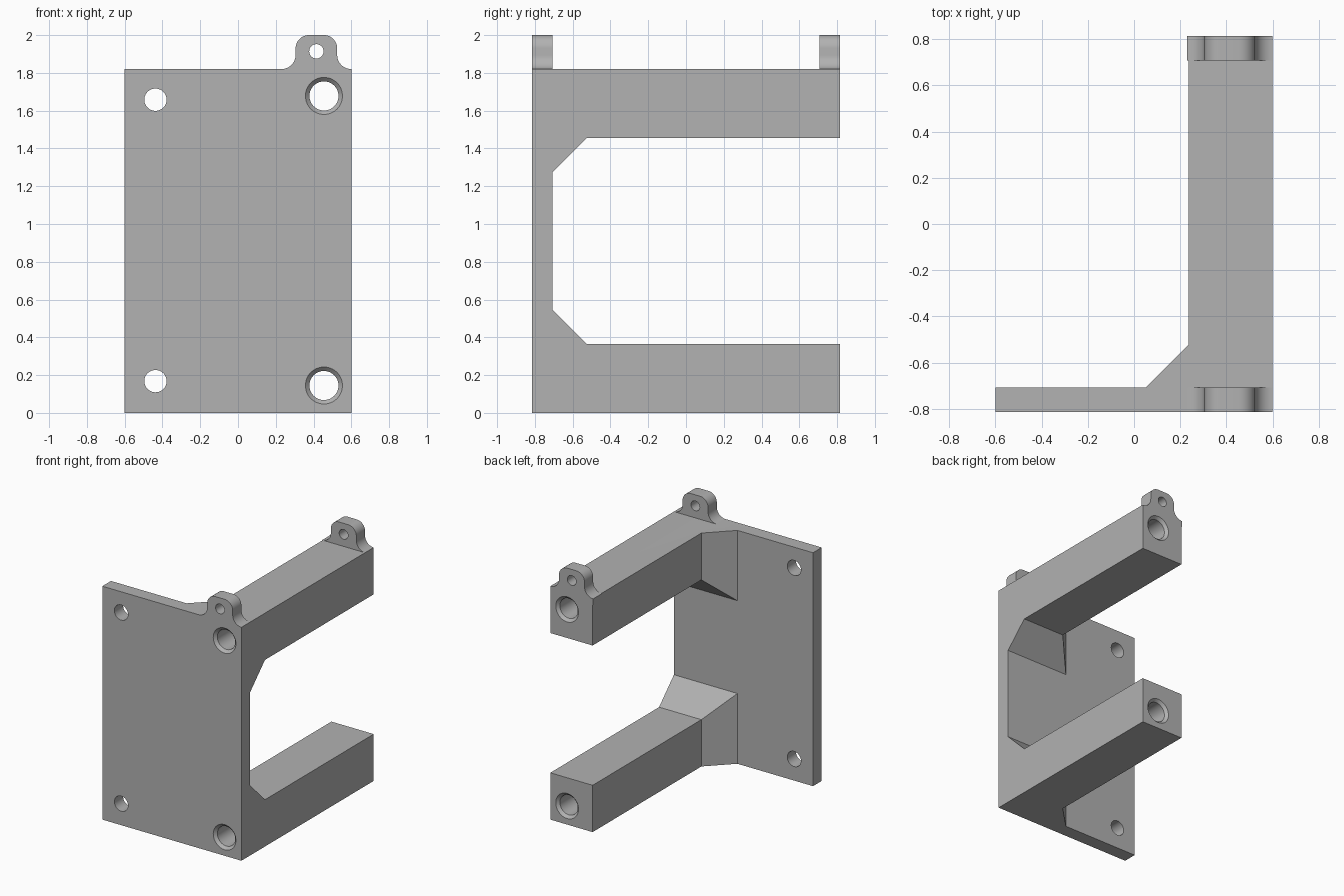
import bpy, bmesh, math

if "Cube" in bpy.data.objects:
    bpy.data.objects.remove(bpy.data.objects["Cube"])

X0, X1 = -0.60, 0.60          # plate sides
Y0, Y1 = -0.815, 0.815        # front and back
PLATE_BACK, H = -0.708, 1.82  # plate thickness and height
ARM, FLARE = 0.365, 0.183     # arm section and flare size

grey = bpy.data.materials.new("plain grey")
grey.diffuse_color = (0.445, 0.445, 0.445, 1)
grey.use_nodes = True
grey.node_tree.nodes["Principled BSDF"].inputs["Base Color"].default_value = grey.diffuse_color


def loft(name, sections):
    """Closed solid through rings of points with equal counts."""
    bm = bmesh.new()
    rings = [[bm.verts.new(p) for p in s] for s in sections]
    n = len(rings[0])
    for a, b in zip(rings, rings[1:]):
        for i in range(n):
            j = (i + 1) % n
            bm.faces.new((a[i], a[j], b[j], b[i]))
    bm.faces.new(rings[0])
    bm.faces.new(rings[-1])
    bmesh.ops.recalc_face_normals(bm, faces=bm.faces)
    mesh = bpy.data.meshes.new(name)
    bm.to_mesh(mesh)
    bm.free()
    obj = bpy.data.objects.new(name, mesh)
    bpy.context.collection.objects.link(obj)
    mesh.materials.append(grey)
    return obj


def rect(xa, xb, za, zb, y):
    return [(xa, y, za), (xb, y, za), (xb, y, zb), (xa, y, zb)]


def circle(cx, cz, r, y, n=48):
    return [(cx + r * math.cos(2 * math.pi * i / n), y,
             cz + r * math.sin(2 * math.pi * i / n)) for i in range(n)]


def arc(cx, cz, r, a0, a1, n=12):
    return [(cx + r * math.cos(math.radians(a0 + (a1 - a0) * i / n)),
             cz + r * math.sin(math.radians(a0 + (a1 - a0) * i / n)))
            for i in range(n + 1)]


def combine(target, other, operation):
    mod = target.modifiers.new("join", 'BOOLEAN')
    mod.operation, mod.object, mod.solver = operation, other, 'EXACT'
    bpy.context.view_layer.objects.active = target
    bpy.ops.object.modifier_apply(modifier=mod.name)
    bpy.data.objects.remove(other)


# Front plate
bracket = loft("bracket", [rect(X0, X1, 0, H, Y0), rect(X0, X1, 0, H, PLATE_BACK)])

# Two arms, flared on their inner sides where they meet the plate
xa = X1 - ARM
for top in (False, True):
    def section(grow, y):
        d = ARM + grow
        return rect(xa - grow, X1, H - d if top else 0, H if top else d, y)
    arm = loft("arm", [section(FLARE, PLATE_BACK),
                       section(0, PLATE_BACK + FLARE), section(0, Y1)])
    combine(bracket, arm, 'UNION')

# Two filleted lugs on the upper arm
cx, half, r, fillet, top_z = 0.415, 0.11, 0.07, 0.075, 2.0
right = (arc(cx + half + fillet, H + fillet, fillet, 270, 180)
         + arc(cx + half - r, top_z - r, r, 0, 90))
outline = right + [(2 * cx - x, z) for x, z in reversed(right)]
outline += [(2 * cx - right[0][0], H - 0.05), (right[0][0], H - 0.05)]
for ya, yb in ((Y0, PLATE_BACK), (-PLATE_BACK, Y1)):
    lug = loft("lug", [[(x, y, z) for x, z in outline] for y in (ya, yb)])
    combine(bracket, lug, 'UNION')
    hole = loft("lug_hole", [circle(cx, 1.914, 0.038, y) for y in (ya - 0.1, yb + 0.1)])
    combine(bracket, hole, 'DIFFERENCE')

# Small plate holes, and long arm bores with a countersunk rim at each end
for z in (0.168, 1.658):
    hole = loft("plate_hole", [circle(-0.437, z, 0.059, y) for y in (Y0 - 0.1, PLATE_BACK + 0.1)])
    combine(bracket, hole, 'DIFFERENCE')
R, RIM, D = 0.077, 0.098, 0.021
for z in (0.145, 1.678):
    steps = [(Y0 - 0.1, RIM), (Y0, RIM), (Y0 + D, R), (Y1 - D, R), (Y1, RIM), (Y1 + 0.1, RIM)]
    bore = loft("arm_bore", [circle(0.455, z, rad, y) for y, rad in steps])
    combine(bracket, bore, 'DIFFERENCE')

# Clean up coplanar seams and smooth only the round surfaces
bm = bmesh.new()
bm.from_mesh(bracket.data)
bmesh.ops.remove_doubles(bm, verts=bm.verts, dist=1e-5)
bmesh.ops.dissolve_limit(bm, angle_limit=math.radians(0.5), verts=bm.verts, edges=bm.edges)
bm.to_mesh(bracket.data)
bm.free()
bpy.ops.object.select_all(action='DESELECT')
bracket.select_set(True)
bpy.context.view_layer.objects.active = bracket
bpy.ops.object.shade_smooth_by_angle(angle=math.radians(30))
